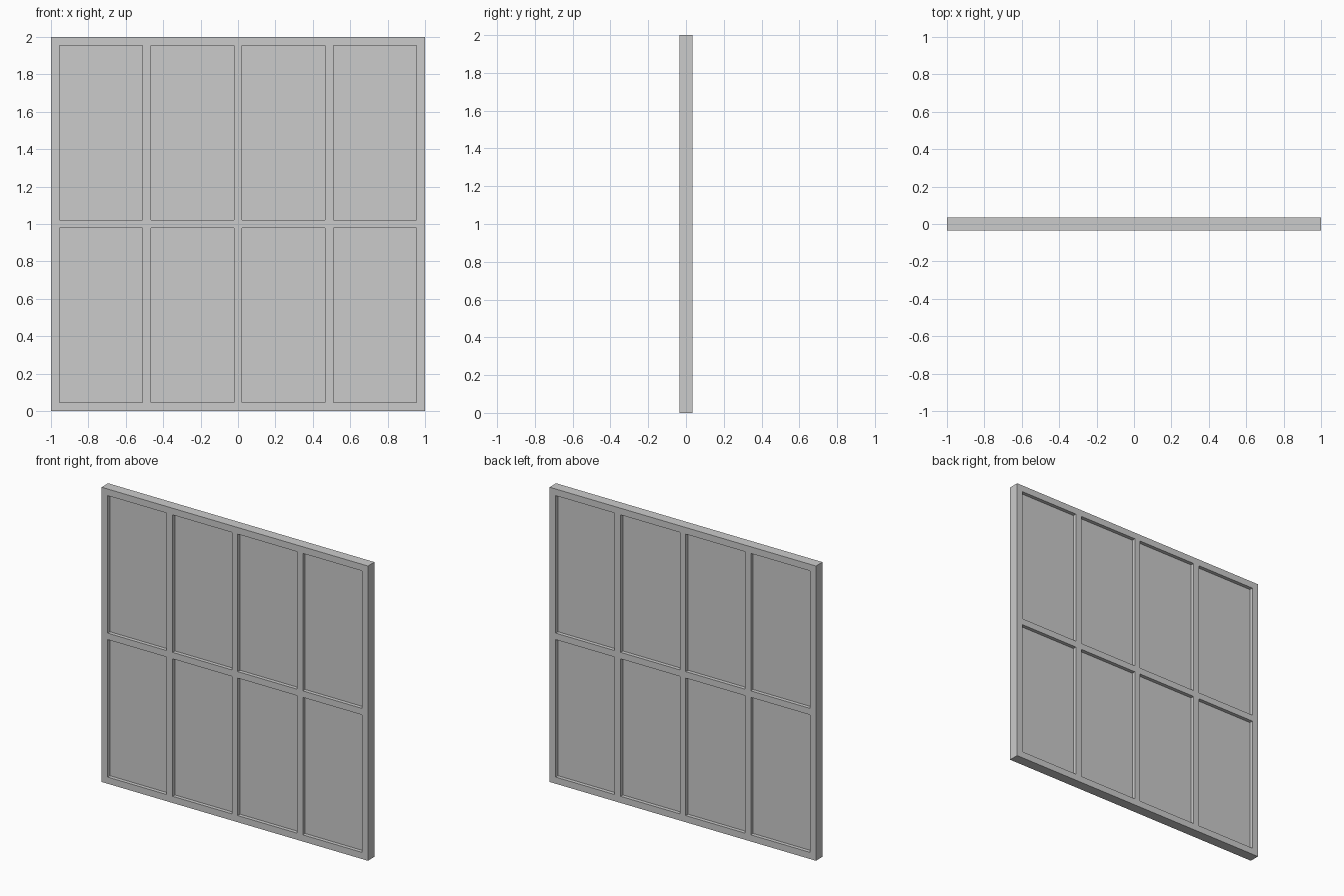
import bpy, bmesh

if "Cube" in bpy.data.objects:
    bpy.data.objects.remove(bpy.data.objects["Cube"])

HALF_DEPTH = 0.035   # half thickness of the frame
PANE_HALF = 0.01     # half thickness of each pane
# bar edges across and up; odd cells are openings
XS = [-1, -0.955, -0.511, -0.466, -0.022, 0.022, 0.466, 0.511, 0.955, 1]
ZS = [0, 0.045, 0.978, 1.022, 1.955, 2]


def finish(bm, name):
    bmesh.ops.recalc_face_normals(bm, faces=bm.faces)
    mesh = bpy.data.meshes.new(name)
    bm.to_mesh(mesh)
    bm.free()
    obj = bpy.data.objects.new(name, mesh)
    bpy.context.collection.objects.link(obj)
    return obj


def slab(name, xs, zs, half, keep):
    """Grid of cells in the xz plane, extruded along y."""
    bm = bmesh.new()
    grid = [[bm.verts.new((x, -half, z)) for z in zs] for x in xs]
    for i in range(len(xs) - 1):
        for j in range(len(zs) - 1):
            if keep(i, j):
                bm.faces.new((grid[i][j], grid[i + 1][j],
                              grid[i + 1][j + 1], grid[i][j + 1]))
    result = bmesh.ops.extrude_face_region(bm, geom=bm.faces[:], use_keep_orig=True)
    moved = [g for g in result["geom"] if isinstance(g, bmesh.types.BMVert)]
    bmesh.ops.translate(bm, verts=moved, vec=(0, 2 * half, 0))
    return finish(bm, name)


# Frame with bars around eight openings
slab("window_frame", XS, ZS, HALF_DEPTH, lambda i, j: not (i % 2 and j % 2))

# Recessed panes
for i in range(1, len(XS) - 1, 2):
    for j in range(1, len(ZS) - 1, 2):
        slab(f"pane_{i // 2 + 1}_{j // 2 + 1}", XS[i:i + 2], ZS[j:j + 2],
             PANE_HALF, lambda a, b: True)
